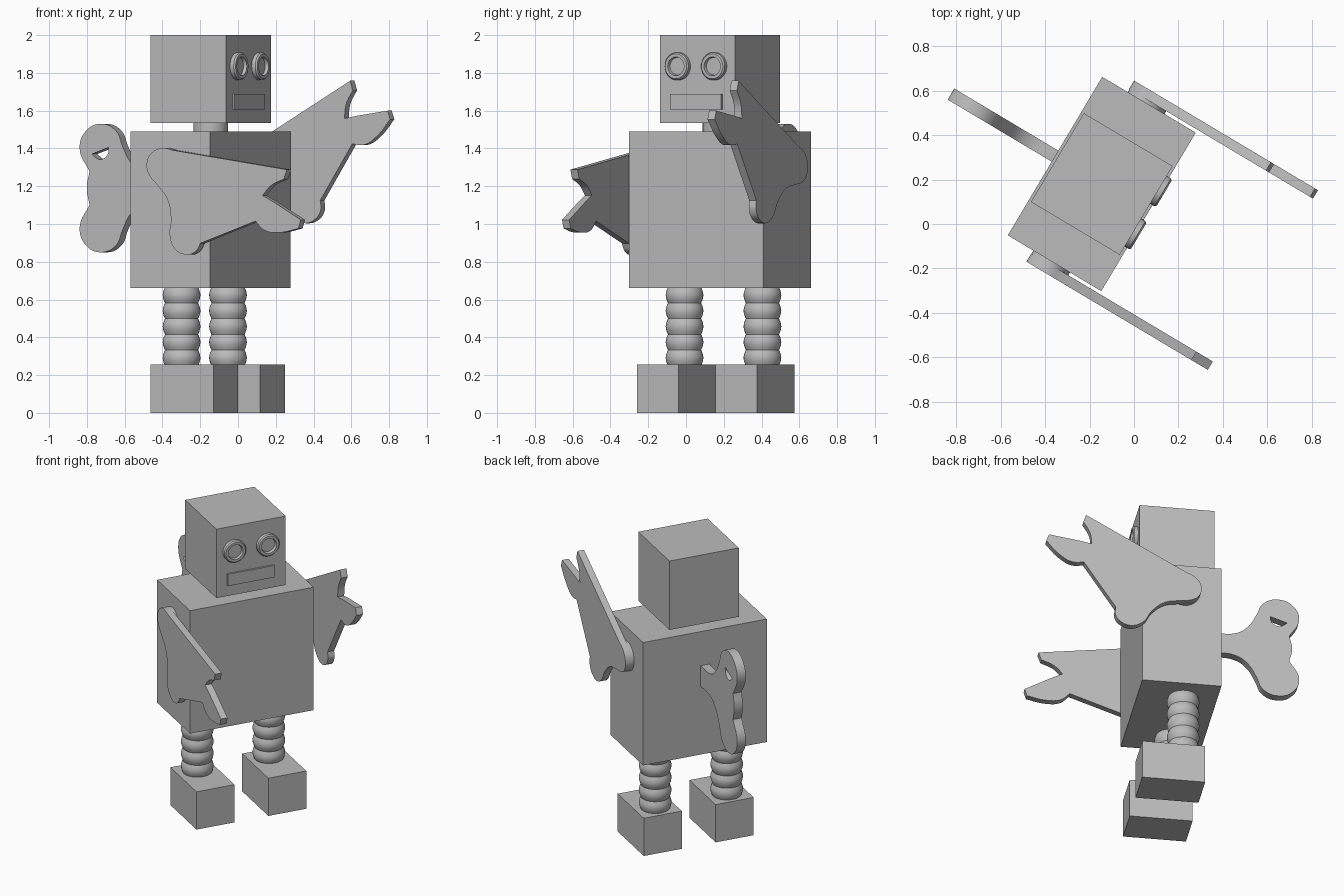
import bpy, bmesh, math
from mathutils import Matrix, Vector

cube = bpy.data.objects.get("Cube")
if cube:
    bpy.data.objects.remove(cube, do_unlink=True)

# One grey material for everything
grey = bpy.data.materials.new("plain grey")
grey.use_nodes = True
GREY = (0.5, 0.5, 0.5, 1)
grey.diffuse_color = GREY
grey.node_tree.nodes["Principled BSDF"].inputs["Base Color"].default_value = GREY

# Robot frame: local x forward, local y to its left, turned on the ground
FRAME = Matrix.Translation((-0.145, 0.18, 0)) @ Matrix.Rotation(math.radians(-30.8), 4, 'Z')


def finish(name, bm, smooth=False):
    bmesh.ops.recalc_face_normals(bm, faces=bm.faces)
    mesh = bpy.data.meshes.new(name)
    bm.to_mesh(mesh)
    bm.free()
    mesh.transform(FRAME)
    mesh.materials.append(grey)
    obj = bpy.data.objects.new(name, mesh)
    bpy.context.collection.objects.link(obj)
    if smooth:
        bpy.ops.object.select_all(action='DESELECT')
        obj.select_set(True)
        bpy.context.view_layer.objects.active = obj
        bpy.ops.object.shade_smooth_by_angle(angle=math.radians(35))
    return obj


def box(name, size, centre):
    bm = bmesh.new()
    bmesh.ops.create_cube(bm, size=1, matrix=Matrix.Translation(centre) @ Matrix.Diagonal((*size, 1)))
    return finish(name, bm)


def lathe(name, profile, matrix, steps=32):
    """Spin (radius, height) points about the z axis of matrix."""
    bm = bmesh.new()
    verts = [bm.verts.new((r, 0, h)) for r, h in profile]
    edges = [bm.edges.new(pair) for pair in zip(verts, verts[1:])]
    bmesh.ops.spin(bm, geom=verts + edges, cent=(0, 0, 0), axis=(0, 0, 1),
                   angle=math.tau, steps=steps)
    bmesh.ops.remove_doubles(bm, verts=bm.verts, dist=0.0005)
    bm.transform(matrix)
    return finish(name, bm, True)


def plate(name, loops, side, thickness):
    """Upright plate cut from outlines of (forward, height, is_corner)."""
    curve = bpy.data.curves.new(name, 'CURVE')
    curve.dimensions = '2D'
    curve.fill_mode = 'BOTH'
    curve.extrude = thickness / 2
    curve.resolution_u = 8
    for loop in loops:
        spline = curve.splines.new('BEZIER')
        spline.bezier_points.add(len(loop) - 1)
        spline.use_cyclic_u = True
        for point, (u, z, corner) in zip(spline.bezier_points, loop):
            point.co = (u, z, 0)
            point.handle_left_type = point.handle_right_type = 'VECTOR' if corner else 'AUTO'
    temp = bpy.data.objects.new(name + "_outline", curve)
    bpy.context.collection.objects.link(temp)
    bpy.context.view_layer.update()
    mesh = bpy.data.meshes.new_from_object(temp.evaluated_get(bpy.context.evaluated_depsgraph_get()))
    bpy.data.objects.remove(temp, do_unlink=True)
    bm = bmesh.new()
    bm.from_mesh(mesh)
    bpy.data.meshes.remove(mesh)
    bmesh.ops.remove_doubles(bm, verts=bm.verts, dist=0.0005)
    bm.transform(Matrix.Translation((0, side, 0)) @ Matrix.Rotation(math.pi / 2, 4, 'X'))
    return finish(name, bm, True)


# Body, neck and head
box("body", (0.49, 0.83, 0.83), (0, 0, 1.075))
lathe("neck", [(0, 0), (0.092, 0), (0.092, 0.06), (0, 0.06)], Matrix.Translation((0, 0, 1.483)))
box("head", (0.465, 0.465, 0.465), (0, 0, 1.7675))
box("mouth", (0.03, 0.314, 0.08), (0.2295, -0.004, 1.647))

# Eyes, legs and feet, one of each per side
LEG_BOTTOM, LEG_TOP, RIBS, RIB_STEPS = 0.25, 0.665, 5, 6
leg_profile = [(0, LEG_BOTTOM)]
for i in range(RIBS * RIB_STEPS + 1):
    t = i / (RIBS * RIB_STEPS)
    bulge = abs(math.sin(t * RIBS * math.pi))
    leg_profile.append((0.088 + 0.012 * bulge, LEG_BOTTOM + t * (LEG_TOP - LEG_BOTTOM)))
leg_profile.append((0, LEG_TOP))

for side, label in ((1, "left"), (-1, "right")):
    face = Matrix.Translation((0.2325, side * 0.112 - 0.004, 1.835)) @ Matrix.Rotation(math.pi / 2, 4, 'Y')
    lathe(label + "_eye", [(0, 0.012), (0.046, 0.012), (0.05, 0.03), (0.066, 0.03),
                           (0.073, 0.022), (0.073, -0.01), (0, -0.01)], face)
    lathe(label + "_leg", leg_profile, Matrix.Translation((-0.036, side * 0.24, 0)))
    box(label + "_foot", (0.39, 0.255, 0.255), (0.043, side * 0.241, 0.1275))

# Arms: shoulder disc and a flat arm with a two-fingered hand
SHOULDER = Vector((-0.015, 1.305))
arm = [(-0.112, 1.316, 0), (-0.083, 1.375, 0), (-0.015, 1.402, 0), (0.053, 1.39, 1),
       (0.752, 1.288, 1), (0.734, 1.238, 1), (0.657, 1.205, 0), (0.602, 1.151, 1),
       (0.675, 1.114, 1), (0.838, 1.022, 1), (0.823, 0.976, 1), (0.706, 0.955, 0),
       (0.614, 0.967, 0), (0.558, 1.015, 1), (0.22, 0.898, 1), (0.19, 0.855, 0),
       (0.128, 0.838, 0), (0.06, 0.87, 0), (0.03, 0.944, 0), (0.038, 1.024, 0),
       (0.016, 1.13, 0), (-0.045, 1.205, 0), (-0.098, 1.263, 0)]
for side, label, lift in ((1, "left", 37.5), (-1, "right", 0)):
    turn = Matrix.Rotation(math.radians(lift), 2)
    outline = [(*(SHOULDER + turn @ (Vector((u, z)) - SHOULDER)), c) for u, z, c in arm]
    plate(label + "_arm", [outline], side * 0.452, 0.044)
    hub = Matrix.Translation((SHOULDER.x, side * 0.42, SHOULDER.y)) @ Matrix.Rotation(math.pi / 2, 4, 'X')
    lathe(label + "_shoulder", [(0, -0.02), (0.096, -0.02), (0.096, 0.02), (0, 0.02)], hub)

# Wind-up key on the back: upper half outline mirrored downwards
KEY_Z = 1.19
half = [(-0.729, 0.088, 1), (-0.79, 0.21, 0), (-0.752, 0.302, 0), (-0.66, 0.34, 0),
        (-0.565, 0.302, 0), (-0.525, 0.22, 0), (-0.475, 0.135, 0), (-0.4, 0.08, 0),
        (-0.24, 0.07, 1)]
key = [(-0.746, 0, 0)] + half + [(u, -z, c) for u, z, c in reversed(half)]
key = [(u, KEY_Z + z, c) for u, z, c in key]
hole = [(-0.716, 1.37, 1), (-0.611, 1.406, 1), (-0.62, 1.365, 0), (-0.666, 1.342, 0)]
plate("wind_up_key", [key, hole], 0, 0.058)
